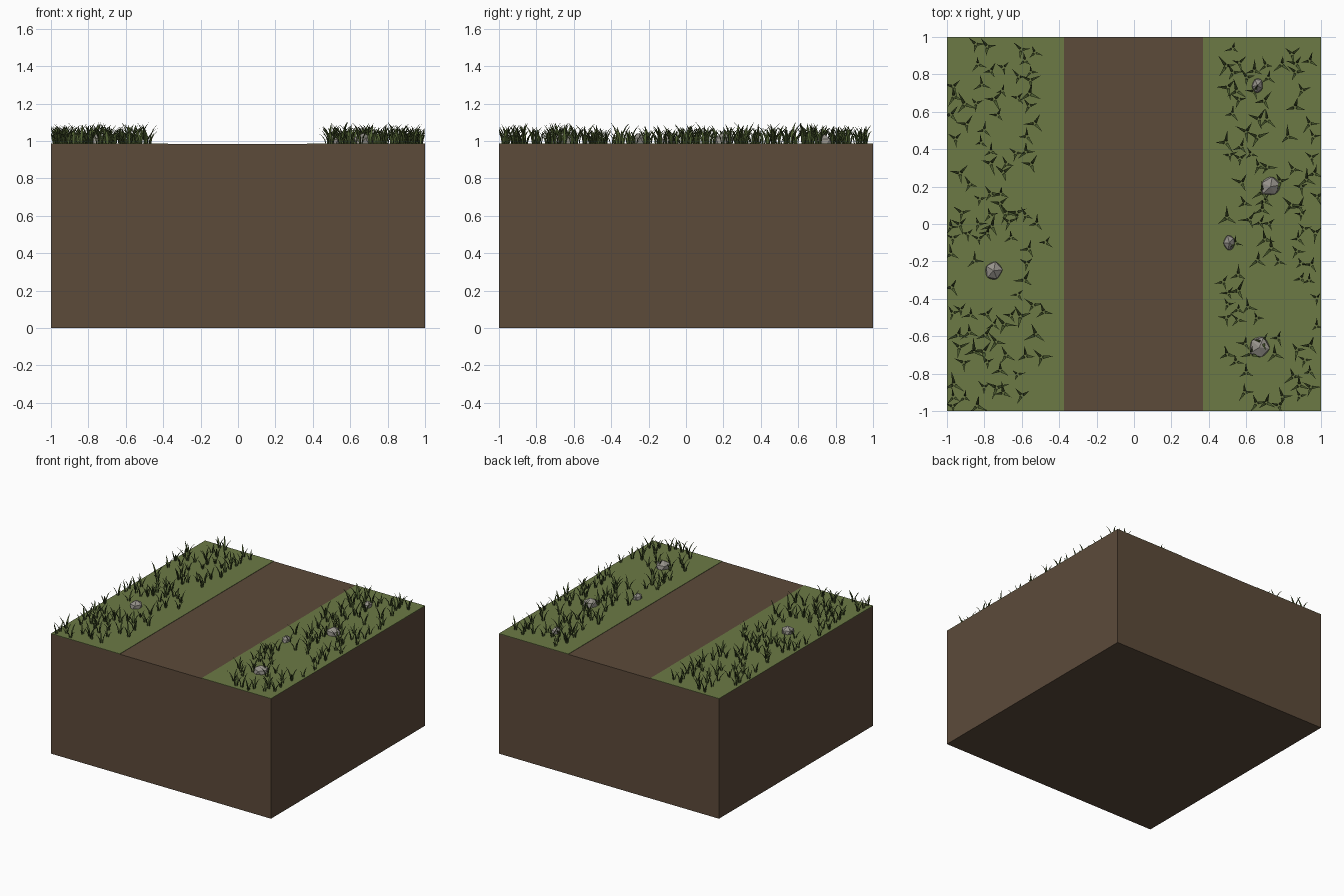
import bpy, bmesh, math, random
from mathutils import Vector

if "Cube" in bpy.data.objects:
    bpy.data.objects.remove(bpy.data.objects["Cube"])

random.seed(7)
TOP = 0.984


def material(name, rgb):
    m = bpy.data.materials.new(name)
    m.diffuse_color = (*rgb, 1)
    m.use_nodes = True
    m.node_tree.nodes["Principled BSDF"].inputs["Base Color"].default_value = m.diffuse_color
    return m


DIRT = material("dirt brown", (0.107, 0.069, 0.042))
TURF = material("turf green", (0.150, 0.195, 0.060))
BLADE = material("blade green", (0.075, 0.110, 0.030))
STONE = material("stone grey", (0.30, 0.285, 0.255))


def finish(bm, name, mat):
    bmesh.ops.recalc_face_normals(bm, faces=bm.faces)
    me = bpy.data.meshes.new(name)
    bm.to_mesh(me)
    bm.free()
    me.materials.append(mat)
    ob = bpy.data.objects.new(name, me)
    bpy.context.collection.objects.link(ob)
    return ob


def box(name, x0, x1, z0, z1, mat):
    bm = bmesh.new()
    bmesh.ops.create_cube(bm, size=1)
    for v in bm.verts:
        v.co = ((x0 + x1) / 2 + v.co.x * (x1 - x0), v.co.y * 2,
                (z0 + z1) / 2 + v.co.z * (z1 - z0))
    return finish(bm, name, mat)


# Earth block with two thin turf strips either side of the bare path
box("earth_block", -1, 1, 0, TOP, DIRT)
box("turf_left", -1, -0.375, TOP - 0.002, TOP + 0.003, TURF)
box("turf_right", 0.37, 1, TOP - 0.002, TOP + 0.003, TURF)

# Stones: x, y, half width, half depth, height
STONES = [(0.66, 0.74, 0.036, 0.045, 0.05), (0.73, 0.20, 0.062, 0.055, 0.065),
          (0.51, -0.10, 0.034, 0.048, 0.045), (0.67, -0.66, 0.060, 0.062, 0.06),
          (-0.75, -0.25, 0.050, 0.055, 0.055)]
for i, (x, y, rx, ry, h) in enumerate(STONES):
    bm = bmesh.new()
    bmesh.ops.create_icosphere(bm, subdivisions=1, radius=1)
    spin = random.uniform(0, 6.28)
    for v in bm.verts:
        c = v.co * random.uniform(0.9, 1.1)
        px = c.x * math.cos(spin) - c.y * math.sin(spin)
        py = c.x * math.sin(spin) + c.y * math.cos(spin)
        v.co = (x + px * rx, y + py * ry, TOP + 0.008 + c.z * h * 0.9)
    finish(bm, f"stone_{i + 1}", STONE)


def edge_clamp(v):
    return Vector((max(-1, min(1, v.x)), max(-1, min(1, v.y)), v.z))


# One grass blade: three-sided spike curving outward to a point
def blade(bm, x, y, ang, reach, height, width):
    out = Vector((math.cos(ang), math.sin(ang), 0))
    side = Vector((-out.y, out.x, 0))
    rings = []
    for t, w in ((0, 0.75), (0.35, 1.0), (0.7, 0.6)):
        c = Vector((x, y, TOP)) + out * (0.006 + reach * t ** 1.9)
        c.z += height * (1.25 * t - 0.25 * t * t)
        half = width * w / 2
        rings.append([bm.verts.new(edge_clamp(p)) for p in
                      (c + side * half, c - side * half, c + out * half * 0.8)])
    tip = Vector((x, y, TOP + height)) + out * (0.006 + reach)
    tip = bm.verts.new(edge_clamp(tip))
    for a, b in zip(rings, rings[1:]):
        for k in range(3):
            n = (k + 1) % 3
            bm.faces.new((a[k], a[n], b[n], b[k]))
    for k in range(3):
        bm.faces.new((rings[-1][k], rings[-1][(k + 1) % 3], tip))
    bm.faces.new(rings[0])


# Clearings in the grass: x, y, radius
GAPS = {
    "left": [(-0.75, -0.32, 0.09), (-0.87, -0.31, 0.08), (-0.48, -0.33, 0.08),
             (-0.45, -0.85, 0.12), (-0.92, 0.88, 0.08), (-0.70, 0.42, 0.07),
             (-0.47, 0.60, 0.08), (-0.62, -0.62, 0.06)],
    "right": [(0.42, 0.62, 0.10), (0.45, 0.25, 0.12), (0.75, -0.38, 0.13),
              (0.68, -0.85, 0.09), (0.45, -0.88, 0.12), (0.75, 0.42, 0.08),
              (0.85, -0.55, 0.08)],
}

# Grass tufts: three blades each, scattered with a minimum spacing
for name, lo, hi, count in (("left", -0.98, -0.47, 100), ("right", 0.47, 0.98, 100)):
    bm = bmesh.new()
    spots = []
    for _ in range(6000):
        if len(spots) == count:
            break
        x, y = random.uniform(lo, hi), random.uniform(-0.98, 0.98)
        if any(math.hypot(x - a, y - b) < r for a, b, r in GAPS[name]):
            continue
        if any(math.hypot(x - a, y - b) < 0.043 for a, b in spots):
            continue
        spots.append((x, y))
        size = random.uniform(0.6, 1.0)
        turn = random.uniform(0, 2 * math.pi)
        for k in range(3):
            blade(bm, x, y, turn + k * 2.094 + random.uniform(-0.3, 0.3),
                  size * random.uniform(0.045, 0.07),
                  size * random.uniform(0.085, 0.122), 0.017 * size)
    finish(bm, f"grass_tufts_{name}", BLADE)
